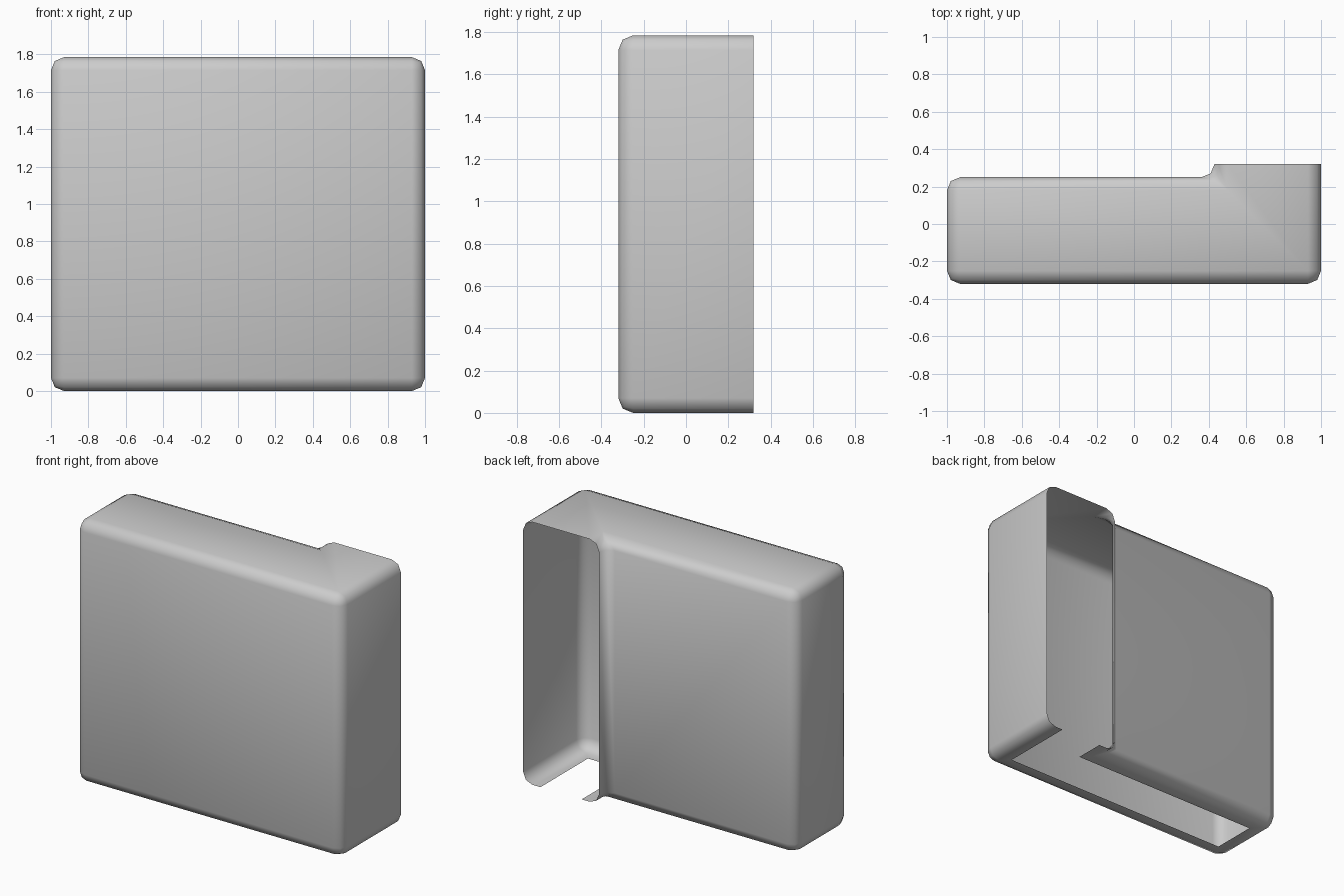
import bpy, bmesh

if "Cube" in bpy.data.objects:
    bpy.data.objects.remove(bpy.data.objects["Cube"])

X, FRONT, BACK, RIM, STEP = 1.0, -0.32, 0.25, 0.32, 0.43
HEIGHT, RADIUS, LIP = 1.785, 0.07, 0.06

bm = bmesh.new()

# L-shaped plan, right leg overshooting the open back rim
plan = [(-X, FRONT), (X, FRONT), (X, 0.6), (STEP, 0.6), (STEP, BACK), (-X, BACK)]
base = bm.faces.new([bm.verts.new((x, y, 0)) for x, y in plan])
ext = bmesh.ops.extrude_face_region(bm, geom=[base], use_keep_orig=True)
bmesh.ops.translate(bm, vec=(0, 0, HEIGHT),
                    verts=[v for v in ext["geom"] if isinstance(v, bmesh.types.BMVert)])
bmesh.ops.recalc_face_normals(bm, faces=bm.faces[:])

# Rounded edges everywhere
bmesh.ops.bevel(bm, geom=bm.edges[:], offset=RADIUS, offset_type='OFFSET',
                segments=2, profile=0.5, affect='EDGES', clamp_overlap=False)

# Underside: keep a narrow flat lip, open the middle
bm.normal_update()
bottom = max((f for f in bm.faces if f.normal.z < -0.99), key=lambda f: f.calc_area())
bmesh.ops.inset_region(bm, faces=[bottom], thickness=LIP, use_even_offset=True)
bmesh.ops.delete(bm, geom=[bottom], context='FACES')

# Slice the right leg flat to leave an open back
bmesh.ops.bisect_plane(bm, geom=bm.verts[:] + bm.edges[:] + bm.faces[:], dist=1e-5,
                       plane_co=(0, RIM, 0), plane_no=(0, 1, 0), clear_outer=True)

for f in bm.faces:
    f.smooth = True
mesh = bpy.data.meshes.new("cover_shell")
bm.to_mesh(mesh)
bm.free()
shell = bpy.data.objects.new("cover_shell", mesh)
bpy.context.collection.objects.link(shell)
